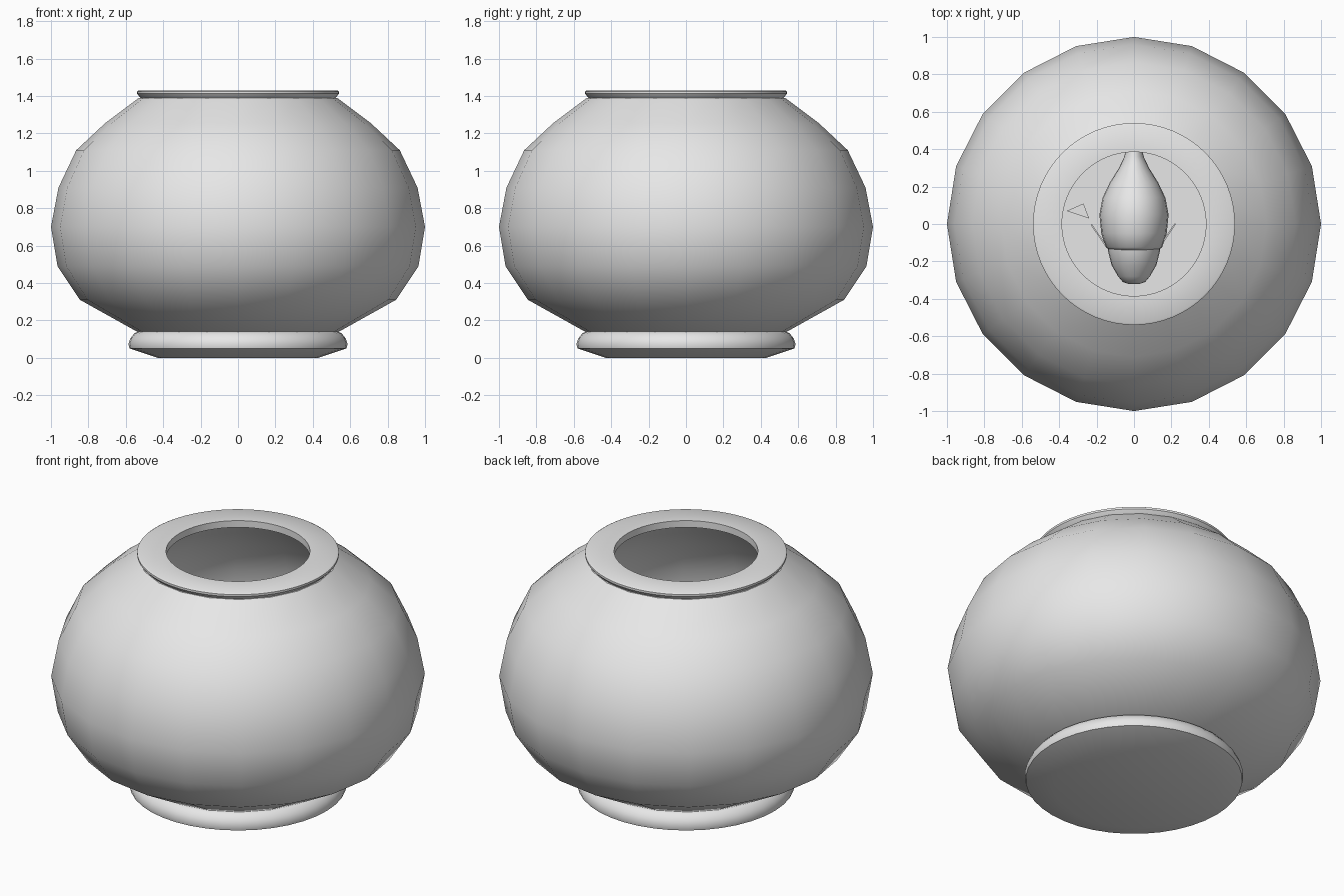
import bpy, bmesh, math
from mathutils import Vector

cube = bpy.data.objects.get("Cube")
if cube:
    bpy.data.objects.remove(cube, do_unlink=True)

grey = bpy.data.materials.new("plain_grey")
grey.use_nodes = True
grey.diffuse_color = (0.8, 0.8, 0.8, 1)
grey.node_tree.nodes["Principled BSDF"].inputs["Base Color"].default_value = (0.8, 0.8, 0.8, 1)


def finish(name, bm, angle=35):
    bmesh.ops.recalc_face_normals(bm, faces=bm.faces[:])
    mesh = bpy.data.meshes.new(name)
    bm.to_mesh(mesh)
    bm.free()
    mesh.materials.append(grey)
    mesh.shade_smooth()
    mesh.set_sharp_from_angle(angle=math.radians(angle))
    obj = bpy.data.objects.new(name, mesh)
    bpy.context.collection.objects.link(obj)
    return obj


def loft(name, rings, closed=False, angle=35):
    """Join rings of points with quads; cap the ends or close the loop."""
    bm = bmesh.new()
    loops = [[bm.verts.new(p) for p in ring] for ring in rings]
    pairs = list(zip(loops, loops[1:]))
    if closed:
        pairs.append((loops[-1], loops[0]))
    else:
        bm.faces.new(loops[0])
        bm.faces.new(loops[-1])
    n = len(loops[0])
    for a, b in pairs:
        for i in range(n):
            j = (i + 1) % n
            bm.faces.new((a[i], a[j], b[j], b[i]))
    return finish(name, bm, angle)


def circle(n):
    return [(math.cos(math.tau * i / n), math.sin(math.tau * i / n)) for i in range(n)]


def lathe(name, profile, sides, closed=False, angle=35):
    rings = [[(r * c, r * s, z) for c, s in circle(sides)] for r, z in profile]
    return loft(name, rings, closed, angle)


def plate(name, points, thickness):
    """Thin solid panel from an outline."""
    bm = bmesh.new()
    face = bm.faces.new([bm.verts.new(p) for p in points])
    bm.normal_update()
    step = face.normal * thickness
    out = bmesh.ops.extrude_face_region(bm, geom=[face])["geom"]
    bmesh.ops.translate(bm, vec=step, verts=[v for v in out if isinstance(v, bmesh.types.BMVert)])
    return finish(name, bm)


# Bowl: faceted outer wall and a slightly smaller inner wall
outer = [(0.3, 0.1), (0.54, 0.14), (0.845, 0.31), (0.965, 0.49), (1.0, 0.70),
         (0.96, 0.91), (0.865, 1.11), (0.71, 1.255), (0.53, 1.39)]
inner = [(r * 0.95, 0.7 + (z - 0.7) * 0.94) for r, z in outer[1:-1]]
lathe("bowl", outer + [(0.48, 1.39)] + inner[::-1] + [(0.28, 0.16)], 20)

# Rim: flat ring with a rounded outer lip
lathe("rim", [(0.385, 1.39), (0.385, 1.43), (0.53, 1.43), (0.54, 1.424),
              (0.54, 1.412), (0.53, 1.4), (0.52, 1.39)], 64, closed=True)

# Base: rounded collar with a chamfered underside
lathe("base", [(0.43, 0), (0.58, 0.05), (0.586, 0.075), (0.575, 0.105),
               (0.555, 0.13), (0.535, 0.14)], 40)

# Bed on the bowl floor
lathe("bed", [(0.6, 0.2), (0.73, 0.26)], 20)

# Fish: head and body lofted along y
FISH_Z = 0.7


def fish_part(name, sections, sides=24):
    rings = [[(w * c, y, FISH_Z + h * s) for c, s in circle(sides)] for y, w, h in sections]
    return loft(name, rings, angle=50)


fish_part("fish_head", [(-0.32, 0.03, 0.03), (-0.31, 0.06, 0.06), (-0.28, 0.085, 0.09),
                        (-0.22, 0.12, 0.13), (-0.14, 0.14, 0.17), (-0.1, 0.14, 0.17)])
fish_part("fish_body", [(-0.14, 0.13, 0.17), (-0.125, 0.15, 0.19), (-0.05, 0.175, 0.22),
                        (0.05, 0.185, 0.23), (0.14, 0.168, 0.21), (0.22, 0.13, 0.16),
                        (0.3, 0.08, 0.1), (0.36, 0.052, 0.075), (0.42, 0.04, 0.07)])

# Tail fan and side fins
plate("tail_fin", [(-0.01, y, FISH_Z + z) for y, z in
                   [(0.38, 0.05), (0.62, 0.2), (0.56, 0), (0.62, -0.2), (0.38, -0.05)]], 0.02)
for side, sx in (("left", 1), ("right", -1)):
    plate(side + "_fin", [(sx * x, y, FISH_Z + z) for x, y, z in
                          [(0.15, -0.11, 0.03), (0.225, 0, 0.04),
                           (0.225, 0, -0.07), (0.15, -0.11, -0.04)]], 0.008)

# Flat chips lying on the bed
plate("chip_large", [(-0.36, 0.07, 0.262), (-0.24, 0.03, 0.262), (-0.27, 0.11, 0.262)], 0.008)
plate("chip_small", [(-0.28, 0.24, 0.262), (-0.18, 0.19, 0.262), (-0.2, 0.09, 0.262)], 0.008)
